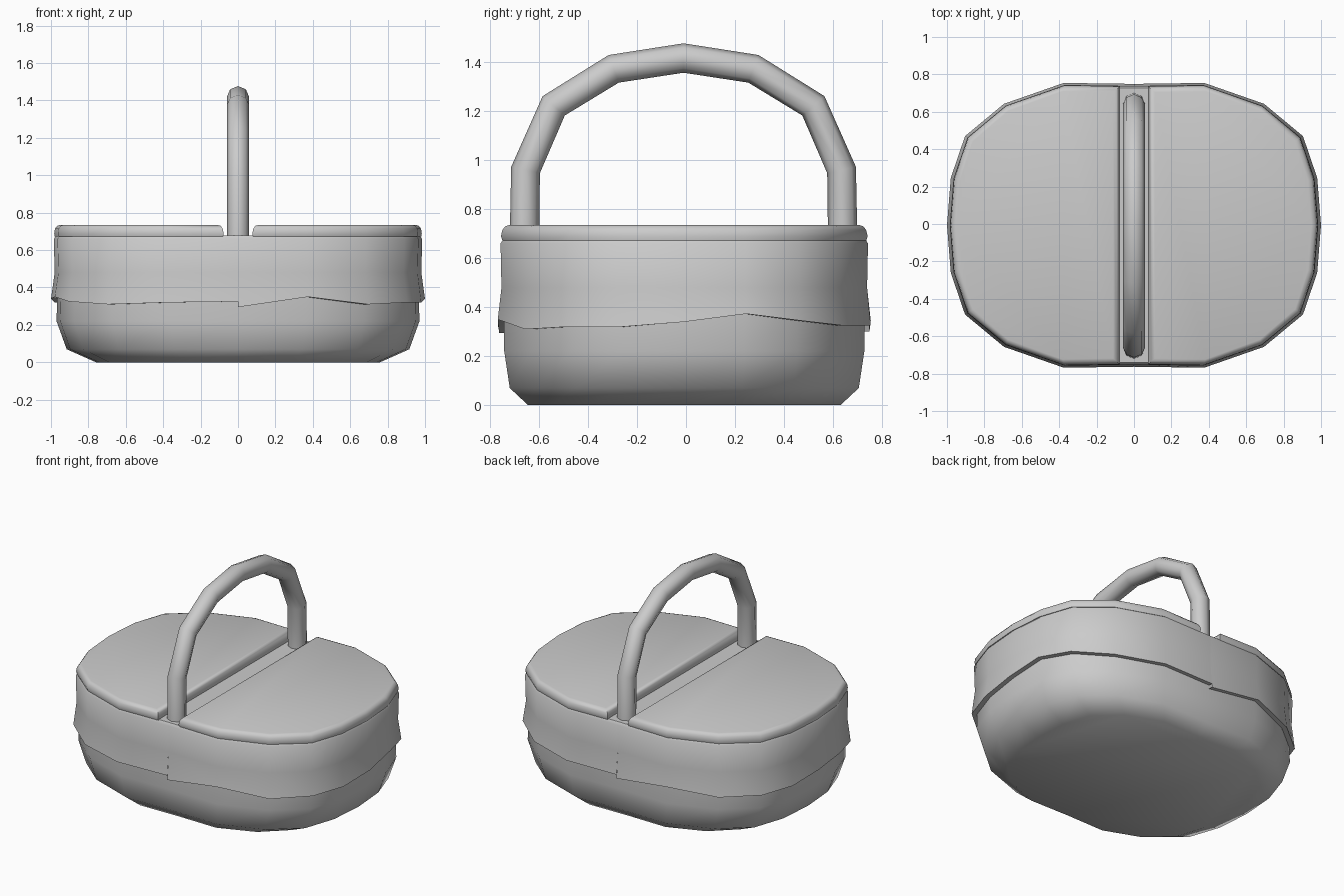
import bpy, math

cube = bpy.data.objects.get("Cube")
if cube:
    bpy.data.objects.remove(cube)

grey = bpy.data.materials.new("light grey")
grey.use_nodes = True
COLOR = (0.6, 0.6, 0.6, 1)
grey.diffuse_color = COLOR
grey.node_tree.nodes["Principled BSDF"].inputs["Base Color"].default_value = COLOR


def finish(obj, angle):
    bpy.ops.object.select_all(action='DESELECT')
    obj.select_set(True)
    bpy.context.view_layer.objects.active = obj
    bpy.ops.object.shade_smooth_by_angle(angle=math.radians(angle))


def loft(name, rings, closed=True, caps=True, angle=60):
    """Skin a stack of equally long rings of points."""
    n = len(rings[0])
    faces = []
    for r in range(len(rings) - 1):
        for i in range(n if closed else n - 1):
            j = (i + 1) % n
            faces.append((r * n + i, r * n + j, (r + 1) * n + j, (r + 1) * n + i))
    if caps:
        faces.append(tuple(reversed(range(n))))
        faces.append(tuple(range((len(rings) - 1) * n, len(rings) * n)))
    mesh = bpy.data.meshes.new(name)
    mesh.from_pydata([p for ring in rings for p in ring], [], faces)
    mesh.materials.append(grey)
    obj = bpy.data.objects.new(name, mesh)
    bpy.context.collection.objects.link(obj)
    finish(obj, angle)
    return obj


# Oval outline, one half running from the front centre round to the back centre
CY = -0.007
quarter = [(0, 0.745), (0.37, 0.75), (0.685, 0.64), (0.89, 0.47), (0.965, 0.25), (0.985, 0)]
half = [(x, -y) for x, y in quarter] + [(x, y) for x, y in reversed(quarter[:-1])]
outline = half + [(-x, -y) for x, y in half[1:-1]]

# Rounded tub with a flat top
tub_profile = [(0.77, 0.85, 0), (0.93, 0.95, 0.07), (0.985, 0.98, 0.22), (0.98, 0.98, 0.4), (0.98, 0.985, 0.678)]
loft("basket_tub", [[(x * sx, y * sy + CY, z) for x, y in outline] for sx, sy, z in tub_profile])

# Cloth band in two halves with a wavy hem that steps at the seams
hem_left = [0.295, 0.35, 0.31, 0.32, 0.32, 0.34, 0.373, 0.345, 0.325, 0.325, 0.325]
hem_right = [0.30, 0.345, 0.315, 0.32, 0.32, 0.34, 0.35, 0.325, 0.31, 0.32, 0.325]
for name, side, hem in (("cloth_left", 1, hem_left), ("cloth_right", -1, hem_right)):
    rings = []
    for s, z in ((0.985, 0.678), (1.0, 0.66), (0.995, 0.48), (1.015, None), (0.97, None)):
        rings.append([(side * x * s, side * y * s + CY, z or h) for (x, y), h in zip(half, hem)])
    loft(name, rings, closed=False, caps=False, angle=50)

# Two half-oval lids with rounded rims
GAP = 0.075
lid = [(max(x, GAP), y) for x, y in half]
mid = (GAP + 0.985) / 2
lid_profile = [(0.99, 0.99, 0.672), (0.995, 0.998, 0.69), (0.985, 0.99, 0.715), (0.96, 0.975, 0.73), (0.92, 0.955, 0.735)]
for name, side in (("lid_left", 1), ("lid_right", -1)):
    loft(name, [[(side * (mid + (x - mid) * sx), side * y * sy + CY, z) for x, y in lid]
                for sx, sy, z in lid_profile])

# Arched carrying handle
arch = [(0.65, 0.66), (0.645, 0.96), (0.53, 1.222), (0.285, 1.373), (0, 1.417)]
path = [(-y, z) for y, z in arch] + list(reversed(arch[:-1]))
curve = bpy.data.curves.new("handle", 'CURVE')
curve.dimensions = '3D'
curve.bevel_depth = 0.06
curve.bevel_resolution = 2
curve.use_fill_caps = True
spline = curve.splines.new('POLY')
spline.points.add(len(path) - 1)
for point, (y, z) in zip(spline.points, path):
    point.co = (0, y - 0.01, z, 1)
curve.materials.append(grey)
handle = bpy.data.objects.new("handle", curve)
bpy.context.collection.objects.link(handle)
bpy.ops.object.select_all(action='DESELECT')
handle.select_set(True)
bpy.context.view_layer.objects.active = handle
bpy.ops.object.convert(target='MESH')
finish(bpy.context.view_layer.objects.active, 60)
